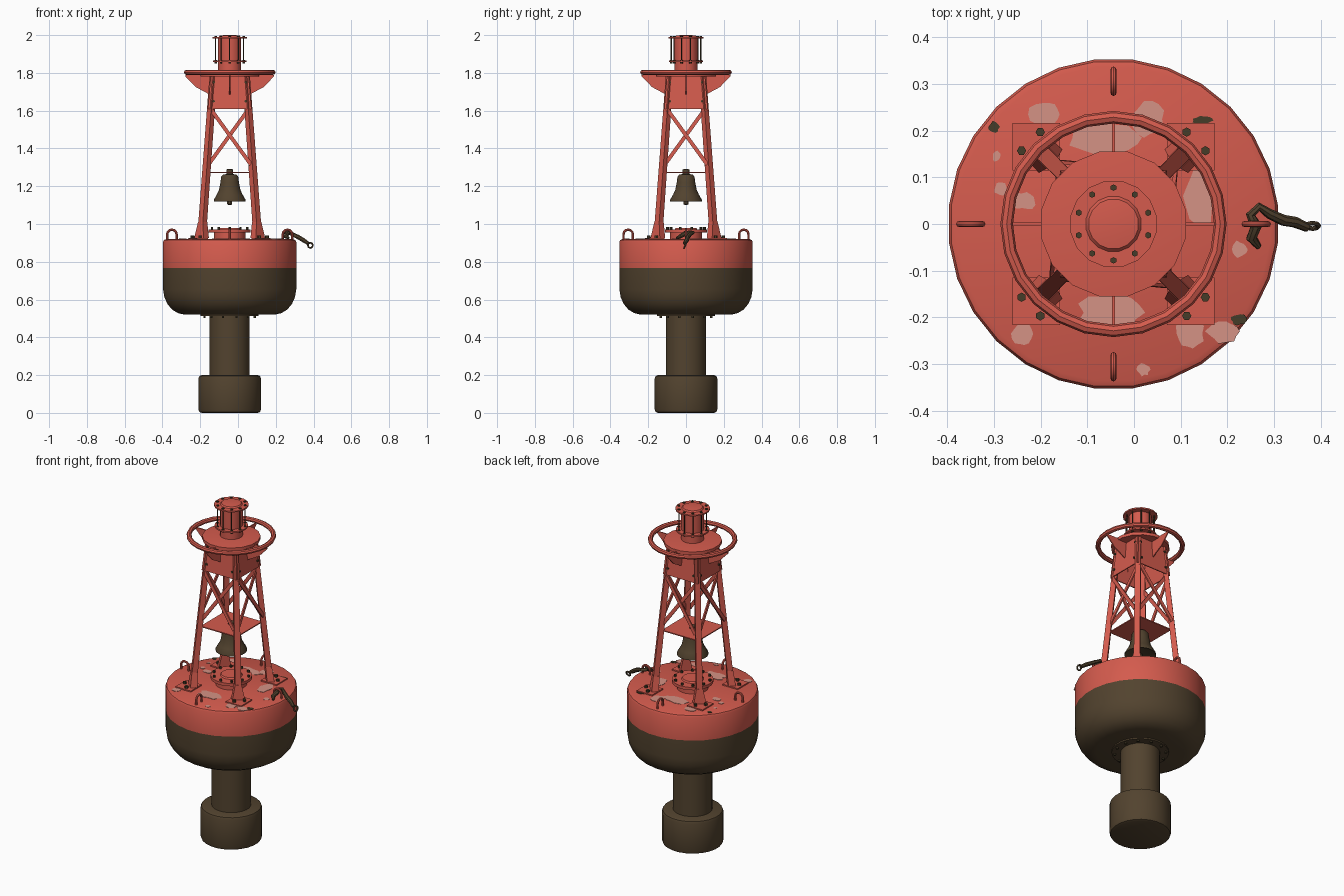
import bpy, bmesh, math, random
from mathutils import Vector, Matrix

if "Cube" in bpy.data.objects:
    bpy.data.objects.remove(bpy.data.objects["Cube"])

CX = -0.044  # buoy axis
random.seed(4)

def mat(name, c):
    m = bpy.data.materials.new(name)
    m.diffuse_color = (*c, 1)
    m.use_nodes = True
    m.node_tree.nodes["Principled BSDF"].inputs["Base Color"].default_value = m.diffuse_color
    return m

RED = mat("buoy red", (0.66, 0.105, 0.075))
BROWN = mat("fouled brown", (0.085, 0.056, 0.028))
PALE = mat("faded pink", (0.66, 0.29, 0.235))
DARK = mat("bolt rust", (0.06, 0.046, 0.021))

def finish(name, bm, mats, smooth=None):
    bmesh.ops.recalc_face_normals(bm, faces=bm.faces)
    me = bpy.data.meshes.new(name)
    bm.to_mesh(me)
    bm.free()
    for m in mats:
        me.materials.append(m)
    ob = bpy.data.objects.new(name, me)
    bpy.context.collection.objects.link(ob)
    if smooth:
        bpy.ops.object.select_all(action='DESELECT')
        ob.select_set(True)
        bpy.context.view_layer.objects.active = ob
        bpy.ops.object.shade_smooth_by_angle(angle=math.radians(smooth))
    return ob

def lathe(name, prof, mats, seg=24, split=None):
    """Closed solid of revolution; faces below split take the second material."""
    bm = bmesh.new()
    rings = [[bm.verts.new((CX + r * math.cos(2 * math.pi * (i + .5) / seg),
                            r * math.sin(2 * math.pi * (i + .5) / seg), z))
              for i in range(seg)] for r, z in prof]
    for a, b in zip(rings, rings[1:]):
        for i in range(seg):
            j = (i + 1) % seg
            bm.faces.new((a[i], a[j], b[j], b[i]))
    bm.faces.new(rings[0])
    bm.faces.new(rings[-1])
    if split:
        for f in bm.faces:
            f.material_index = int(f.calc_center_median().z < split)
    return finish(name, bm, mats, 35)

def loft(bm, a, b):
    """Prism between two point loops."""
    va, vb = [bm.verts.new(p) for p in a], [bm.verts.new(p) for p in b]
    n = len(a)
    bm.faces.new(va)
    bm.faces.new(vb)
    for i in range(n):
        bm.faces.new((va[i], va[(i + 1) % n], vb[(i + 1) % n], vb[i]))

def box(bm, lo, hi):
    (x, y, z), (X, Y, Z) = lo, hi
    loft(bm, [(x, y, z), (X, y, z), (X, Y, z), (x, Y, z)], [(x, y, Z), (X, y, Z), (X, Y, Z), (x, Y, Z)])

def four(bm):
    """Repeat the mesh at four quarter turns, then move it to the buoy axis."""
    src = bm.verts[:] + bm.edges[:] + bm.faces[:]
    for k in (1, 2, 3):
        d = bmesh.ops.duplicate(bm, geom=src)
        vs = [e for e in d["geom"] if isinstance(e, bmesh.types.BMVert)]
        bmesh.ops.rotate(bm, verts=vs, cent=(0, 0, 0), matrix=Matrix.Rotation(k * math.pi / 2, 3, 'Z'))
    bmesh.ops.translate(bm, verts=bm.verts, vec=(CX, 0, 0))

def bolt(bm, p, r=0.008, h=0.01, direction=(0, 0, 1)):
    q = Vector(direction).to_track_quat('Z', 'Y').to_matrix().to_4x4()
    bmesh.ops.create_cone(bm, cap_ends=True, segments=6, radius1=r, radius2=r, depth=h,
                          matrix=Matrix.Translation(p) @ q)

def bolt_circle(name, r, z, n, h=0.012, br=0.007):
    bm = bmesh.new()
    for i in range(n):
        a = 2 * math.pi * (i + .5) / n
        bolt(bm, (CX + r * math.cos(a), r * math.sin(a), z), br, h)
    finish(name, bm, [DARK])

def tube(name, pts, r, m, cyclic=False, radii=None, kind='POLY', res=2):
    cu = bpy.data.curves.new(name, 'CURVE')
    cu.dimensions = '3D'
    cu.bevel_depth, cu.bevel_resolution, cu.use_fill_caps = r, res, True
    s = cu.splines.new(kind)
    s.points.add(len(pts) - 1)
    for i, p in enumerate(pts):
        s.points[i].co = (*p, 1)
        if radii:
            s.points[i].radius = radii[i]
    s.use_cyclic_u = cyclic
    ob = bpy.data.objects.new(name, cu)
    bpy.context.collection.objects.link(ob)
    me = bpy.data.meshes.new_from_object(ob.evaluated_get(bpy.context.evaluated_depsgraph_get()))
    bpy.data.objects.remove(ob)
    bm = bmesh.new()
    bm.from_mesh(me)
    for f in bm.faces:
        f.material_index = 0
    return finish(name, bm, [m], 40)

# Underwater tail and hull
lathe("counterweight", [(.15, 0), (.162, .005), (.167, .018), (.167, .182), (.162, .195), (.15, .2)], [BROWN])
lathe("tail_tube", [(.107, .19), (.107, .53)], [BROWN])
lathe("tail_flange", [(.155, .512), (.155, .53)], [BROWN])
bolt_circle("tail_flange_bolts", .138, .509, 12)
lathe("hull", [(.24, .52), (.275, .528), (.307, .547), (.332, .577), (.348, .613), (.355, .655),
               (.355, .768), (.355, .905), (.350, .915), (.338, .92)], [RED, BROWN], 28, .767)

# Faded and rusty paint patches on the deck
def patches(name, spots, m, z):
    bm = bmesh.new()
    for x, y, rx, ry in spots:
        loop = []
        for i in range(14):
            a, k = 2 * math.pi * i / 14, random.uniform(.8, 1.12)
            loop.append((x + rx * k * math.cos(a), y + ry * k * math.sin(a), z))
        loft(bm, loop, [(p[0], p[1], z + .003) for p in loop])
    finish(name, bm, [m])

patches("faded_deck_patches", [
    (-.19, .235, .035, .03), (.03, .225, .035, .038), (-.06, .185, .08, .035), (.14, .06, .035, .065),
    (-.285, .075, .014, .016), (-.235, .05, .025, .02), (-.295, .145, .009, .012), (.225, -.055, .018, .018),
    (.12, -.235, .03, .035), (.19, -.23, .035, .025), (-.24, -.235, .022, .025), (-.05, -.19, .07, .04),
    (.02, -.312, .014, .014)], PALE, .919)
patches("rust_deck_patches", [(.147, .222, .022, .009), (.225, -.205, .018, .012),
                              (-.30, .208, .012, .012)], DARK, .9195)

# Deck hatch
lathe("hatch", [(.085, .915), (.085, .955), (.112, .955), (.112, .972), (.06, .972), (.055, .98)], [RED])
bolt_circle("hatch_bolts", .098, .976, 10, .016)

# Tower legs: square bars turned 45 degrees with flared feet
def diamond(c, z, s, t):
    u, v = Vector((1, 1, 0)).normalized() * s, Vector((-1, 1, 0)).normalized() * t
    o = Vector((c, c, z))
    return [o + u + v, o - u + v, o - u - v, o + u - v]

bm = bmesh.new()
loft(bm, diamond(.149, .925, .016, .017), diamond(.086, 1.79, .014, .015))
loft(bm, diamond(.149, .925, .02, .035), diamond(.143, 1.01, .017, .018))
four(bm)
finish("tower_legs", bm, [RED])

bm = bmesh.new()
box(bm, (.115, .115, .918), (.217, .217, .927))
four(bm)
finish("foot_plates", bm, [RED])

bm = bmesh.new()
for x, y in ((.197, .157), (.157, .197)):
    bolt(bm, (x, y, .932), .01, .014)
four(bm)
finish("foot_bolts", bm, [DARK])

# Cross braces on all four sides
bm = bmesh.new()
for s in (1, -1):
    a, b = Vector((-.112 * s, -.127, 1.315)), Vector((.098 * s, -.106, 1.605))
    d = (b - a).normalized()
    n = d.cross(Vector((0, 1, 0))).normalized() * .01
    t = Vector((0, .004, 0))
    o = Vector((0, .006 * s, 0))
    loft(bm, [a + o + n + t, a + o - n + t, a + o - n - t, a + o + n - t],
         [b + o + n + t, b + o - n + t, b + o - n - t, b + o + n - t])
four(bm)
finish("cross_braces", bm, [RED])

# Bell shelf and bell
bm = bmesh.new()
box(bm, (CX - .119, -.119, 1.27), (CX + .119, .119, 1.276))
finish("bell_shelf", bm, [RED])
lathe("bell", [(.07, 1.13), (.086, 1.12), (.086, 1.128), (.07, 1.155), (.058, 1.18), (.05, 1.22),
               (.046, 1.25), (.036, 1.262), (.018, 1.264), (.018, 1.288), (.01, 1.292)], [BROWN], 16)
lathe("bell_clapper", [(.006, 1.1), (.014, 1.105), (.014, 1.118), (.006, 1.135)], [BROWN], 8)

# Tower head: four sloping panels, brackets, ring and disc
bm = bmesh.new()
p = [(-.115, -.115, 1.61), (.115, -.115, 1.61), (.100, -.100, 1.79), (-.100, -.100, 1.79)]
loft(bm, p, [(x * .95, y + .006, z) for x, y, z in p])
four(bm)
finish("head_panels", bm, [RED])

bm = bmesh.new()
q = [(.1, 1.682), (.1, 1.79), (.235, 1.79), (.235, 1.782), (.18, 1.725)]
loft(bm, [(x, -.003, z) for x, z in q], [(x, .003, z) for x, z in q])
four(bm)
finish("ring_brackets", bm, [RED])

bm = bmesh.new()
for x in (-.085, .085):
    for z in (1.65, 1.75):
        bolt(bm, (x, -.115 + (z - 1.61) * .083, z), .007, .012, (0, -1, 0))
four(bm)
finish("panel_bolts", bm, [DARK])

lathe("head_disc", [(.158, 1.782), (.158, 1.8), (.1, 1.806)], [RED], 16)
tube("guard_ring", [(CX + .229 * math.cos(i * math.pi / 12), .229 * math.sin(i * math.pi / 12), 1.803)
                    for i in range(24)], .0135, RED, True)

# Lantern with flanges and tie rods
lathe("lantern_body", [(.062, 1.79), (.062, 1.985)], [RED], 16)
lathe("lantern_lower_flange", [(.09, 1.858), (.09, 1.866)], [RED])
lathe("lantern_lid", [(.094, 1.982), (.094, 1.99), (.06, 1.99), (.054, 1.997), (.03, 2.0)], [RED], 16)
bolt_circle("lantern_tie_rods", .078, 1.922, 10, .145, .0028)
bolt_circle("lantern_lid_bolts", .078, 1.991, 10, .01)
bolt_circle("lantern_lower_bolts", .078, 1.86, 10, .018)

# Lifting eyes on the deck
for k, side in enumerate(("right", "back", "left", "front")):
    a = k * math.pi / 2
    pts = [(.281, .915)] + [(.306 - .025 * math.cos(i * math.pi / 6), .945 + .025 * math.sin(i * math.pi / 6))
                            for i in range(7)] + [(.331, .915)]
    tube("lifting_eye_" + side, [(CX + r * math.cos(a), r * math.sin(a), z) for r, z in pts], .0065, RED)

# Mooring hook hanging over the deck edge
tube("mooring_hook", [(.268, -.05, .925), (.252, -.03, .935), (.262, -.005, .95), (.25, .02, .955),
                      (.268, .037, .955), (.29, .022, .945), (.32, .008, .93), (.345, .004, .915),
                      (.372, -.008, .897)], .012, BROWN, False, [.5, 1, 1.1, .9, .8, .9, 1, 1, .8])
tube("hook_ring", [(.383 + .013 * math.cos(i * math.pi / 4), -.004 + .006 * math.sin(i * math.pi / 4),
                    .887 + .014 * math.sin(i * math.pi / 4)) for i in range(8)], .005, BROWN, True)
